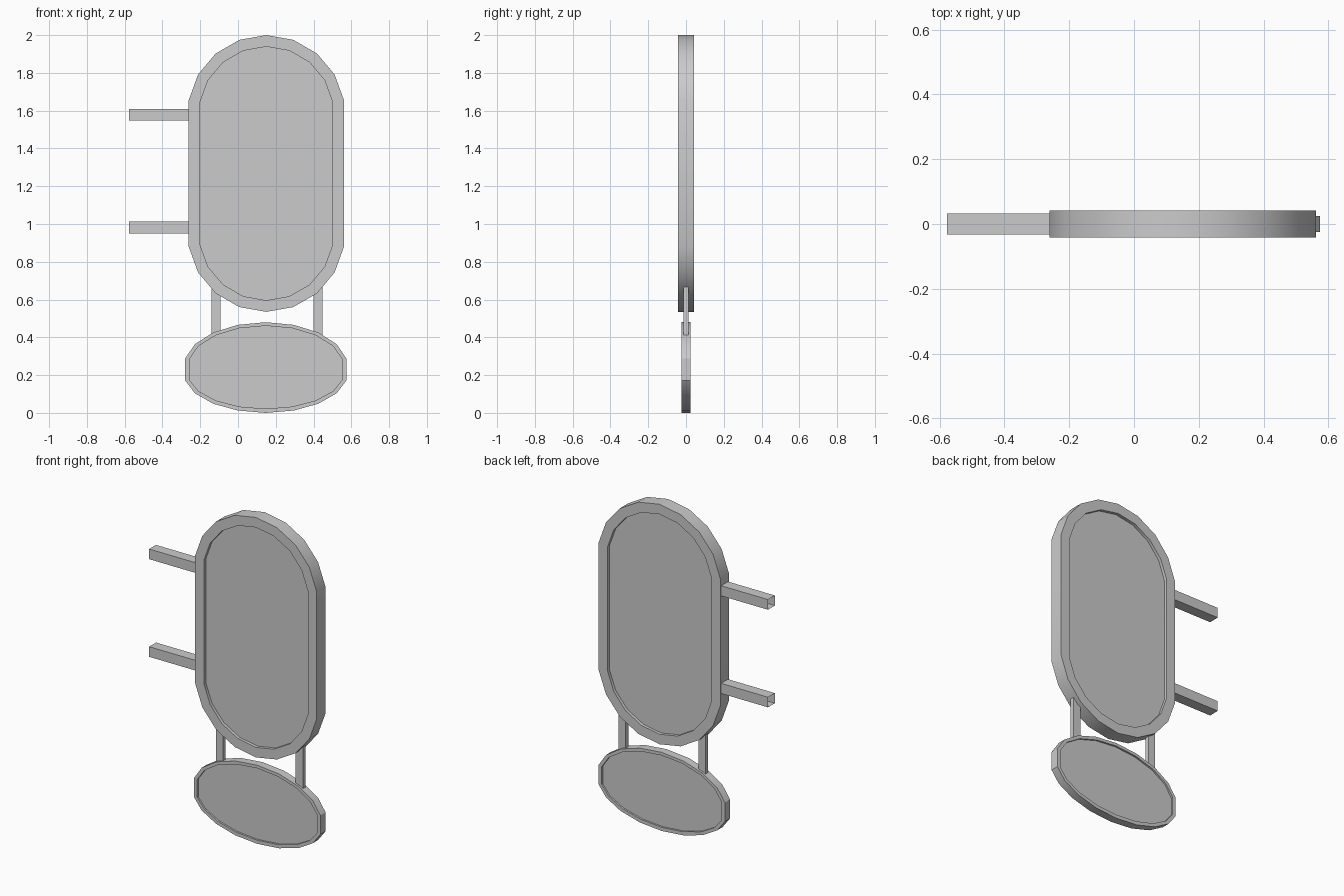
import bpy, bmesh, math

if "Cube" in bpy.data.objects:
    bpy.data.objects.remove(bpy.data.objects["Cube"])


def finish(name, bm):
    bmesh.ops.recalc_face_normals(bm, faces=bm.faces[:])
    mesh = bpy.data.meshes.new(name)
    bm.to_mesh(mesh)
    bm.free()
    obj = bpy.data.objects.new(name, mesh)
    bpy.context.collection.objects.link(obj)
    return obj


def outline(cx, half, top, bottom):
    # 18-sided outline split into an upper and a lower cap, each (centre z, radius)
    pts = []
    for i in range(18):
        a = math.radians(20 * i)
        cz, r = top if math.cos(a) > 0 else bottom
        pts.append((cx + half / math.sin(math.radians(80)) * math.sin(a),
                    cz + r * math.cos(a)))
    # nine steps per half turn: the 180 degree vertex is the lowest point
    return pts


def framed_panel(name, outer, inner, thick, panel):
    # recessed panel, raised rim, outer wall, and the same on the back
    bm = bmesh.new()
    stack = [(inner, -panel), (inner, -thick), (outer, -thick),
             (outer, thick), (inner, thick), (inner, panel)]
    loops = [[bm.verts.new((x, y, z)) for x, z in pts] for pts, y in stack]
    for a, b in zip(loops, loops[1:]):
        for i in range(18):
            j = (i + 1) % 18
            bm.faces.new((a[i], a[j], b[j], b[i]))
    bm.faces.new(loops[0])
    bm.faces.new(loops[-1])
    obj = finish(name, bm)
    bpy.ops.object.select_all(action='DESELECT')
    obj.select_set(True)
    bpy.context.view_layer.objects.active = obj
    bpy.ops.object.shade_smooth_by_angle(angle=math.radians(30))


def bar(name, x, y, z, open_axis):
    # square tube with open ends along one axis
    bm = bmesh.new()
    bmesh.ops.create_cube(bm, size=1)
    bm.normal_update()
    ends = [f for f in bm.faces if abs(f.normal[open_axis]) > 0.9]
    bmesh.ops.delete(bm, geom=ends, context='FACES_ONLY')
    for v in bm.verts:
        for k, (lo, hi) in enumerate((x, y, z)):
            v.co[k] = lo + (v.co[k] + 0.5) * (hi - lo)
    finish(name, bm)


# large upright sign
framed_panel("main_sign",
             outline(0.15, 0.411, (1.583, 0.417), (0.952, 0.417)),
             outline(0.15, 0.351, (1.583, 0.356), (0.952, 0.356)),
             0.042, 0.023)

# small oval sign hanging below
framed_panel("lower_sign",
             outline(0.147, 0.427, (0.247, 0.233), (0.208, 0.208)),
             outline(0.147, 0.405, (0.247, 0.214), (0.208, 0.186)),
             0.025, 0.014)

# hangers between the signs
for side, x in (("left", -0.117), ("right", 0.423)):
    bar("hanger_" + side, (x - 0.024, x + 0.024), (-0.013, 0.013), (0.41, 0.675), 2)

# wall brackets
for level, z in (("lower", 0.982), ("upper", 1.578)):
    bar("bracket_" + level, (-0.577, -0.25), (-0.033, 0.033), (z - 0.031, z + 0.031), 0)
